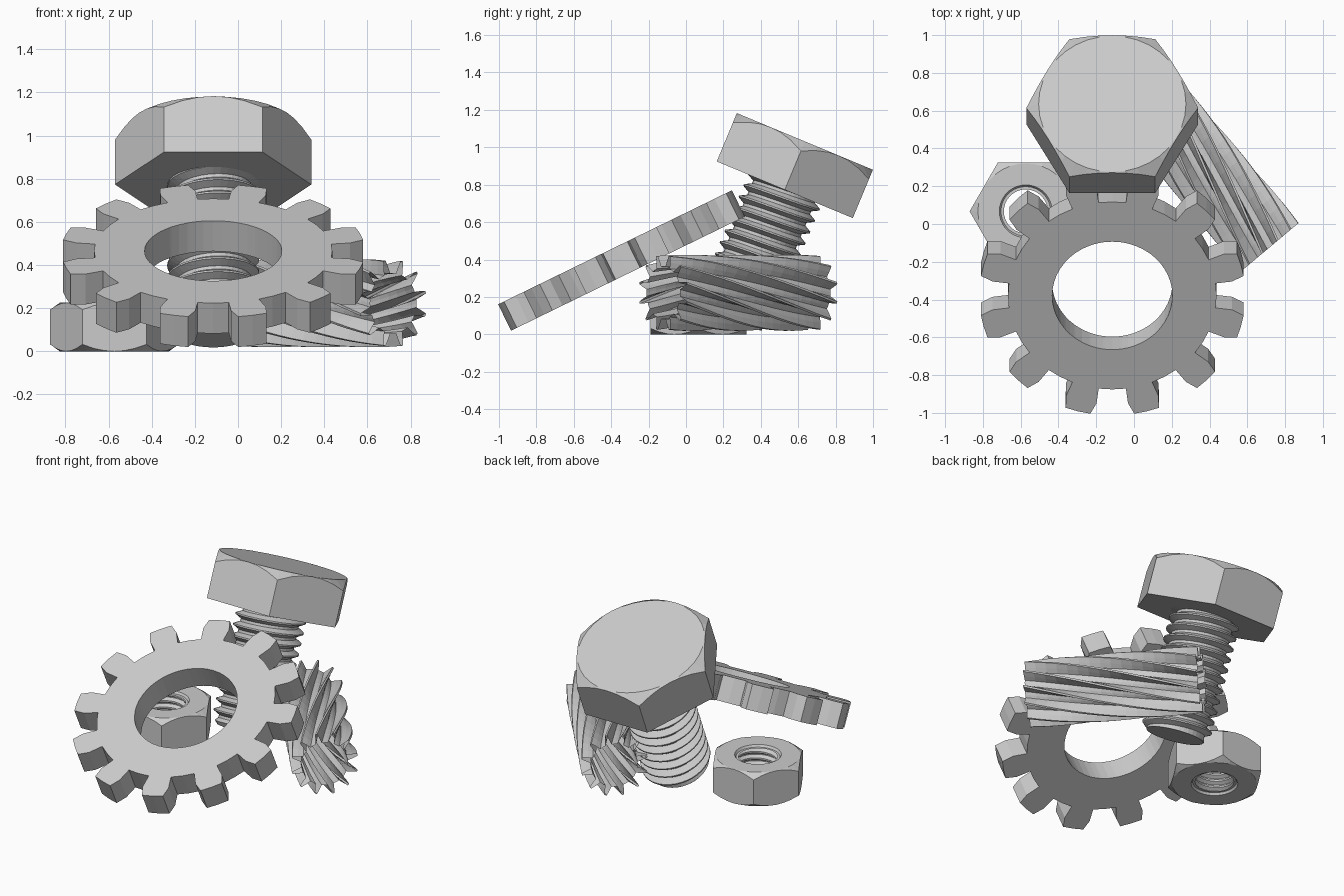
import bpy, bmesh
from math import sin, cos, tan, pi, radians
from mathutils import Matrix, Vector

if "Cube" in bpy.data.objects:
    bpy.data.objects.remove(bpy.data.objects["Cube"])


def polar(r, a, z):
    return (r * cos(a), r * sin(a), z)


def loft(bm, rings, wrap=False):
    """Skin a list of closed rings with quads."""
    vs = [[bm.verts.new(p) for p in ring] for ring in rings]
    pairs = list(zip(vs, vs[1:])) + ([(vs[-1], vs[0])] if wrap else [])
    for lo, hi in pairs:
        n = len(lo)
        for i in range(n):
            j = (i + 1) % n
            bm.faces.new((lo[i], lo[j], hi[j], hi[i]))
    return vs


def finish(bm, name, matrix):
    bmesh.ops.remove_doubles(bm, verts=bm.verts, dist=1e-5)
    bmesh.ops.dissolve_degenerate(bm, edges=bm.edges, dist=1e-5)
    bmesh.ops.recalc_face_normals(bm, faces=bm.faces)
    me = bpy.data.meshes.new(name)
    bm.to_mesh(me)
    bm.free()
    ob = bpy.data.objects.new(name, me)
    ob.matrix_world = matrix
    bpy.context.collection.objects.link(ob)
    return ob


def circle(r, z, n=36):
    return [polar(r, 2 * pi * i / n, z) for i in range(n)]


def hex_ring(flat, z, drop=0.0, n=36):
    """Hexagon outline; drop lowers it toward the corners for the chamfer."""
    out = []
    for i in range(n):
        a = 2 * pi * i / n
        r = flat / cos(a % (pi / 3) - pi / 6)
        out.append(polar(r, a, z - drop * (r - flat)))
    return out


def thread(bm, minor, major, pitch, z0, z1, taper=False, n=36):
    """Helical thread surface clamped between z0 and z1."""
    prof = [(0.0, minor), (0.25, minor), (0.56, major), (0.69, major)]
    turns = int((z1 - z0) / pitch) + 3
    cols = []
    for j in range(n + 1):
        a = 2 * pi * j / n
        col = []
        for t in range(-1, turns):
            for f, r in prof:
                z = z0 + pitch * (t - 1 + f + j / n)
                z = min(max(z, z0), z1)
                if taper:
                    r = min(r, minor + (z - z0) * 0.9)
                col.append(bm.verts.new(polar(r, a, z)))
        cols.append(col)
    for c0, c1 in zip(cols, cols[1:]):
        for k in range(len(c0) - 1):
            bm.faces.new((c0[k], c1[k], c1[k + 1], c0[k + 1]))


# Bolt: chamfered hex head and threaded shank, leaning back
bm = bmesh.new()
FLAT, H, L = 0.394, 0.28, 0.745
rings = loft(bm, [circle(0.16, 0), hex_ring(FLAT, 0), hex_ring(FLAT, H, 0.9),
                  circle(FLAT - 0.004, H)])
bm.faces.new(rings[-1])
thread(bm, 0.175, 0.213, 0.066, -L, 0, taper=True)
bm.faces.new([bm.verts.new(p) for p in circle(0.175, -L)])
finish(bm, "bolt", Matrix.Translation((-0.115, 0.528, 0.773))
       @ Matrix.Rotation(radians(-22.6), 4, 'X'))

# Nut: hexagon chamfered on both sides with threaded bore
bm = bmesh.new()
FLAT, H = 0.2575, 0.225
loft(bm, [circle(0.13, 0.016), circle(0.14, 0), circle(FLAT - 0.004, 0),
          hex_ring(FLAT, 0, -0.8), hex_ring(FLAT, H, 0.8),
          circle(FLAT - 0.004, H), circle(0.14, H), circle(0.13, H - 0.016)])
thread(bm, 0.116, 0.138, 0.043, 0.014, H - 0.014)
finish(bm, "nut", Matrix.Translation((-0.573, 0.067, 0)))

# Gear: twelve tapered teeth around a wide bore, tilted forward
bm = bmesh.new()
ROOT, PITCH, TIP, BORE, T = 0.552, 0.64, 0.705, 0.318, 0.157
tooth = [(ROOT, 0), (ROOT, 7.5), (PITCH, 7.5), (TIP, 9.5), (TIP, 15),
         (TIP, 20.5), (PITCH, 22.5), (ROOT, 22.5)]
outline = [(r, radians(30 * k + a)) for k in range(12) for r, a in tooth]
outer = lambda z: [polar(r, a, z) for r, a in outline]
inner = lambda z: [polar(BORE, a, z) for r, a in outline]
loft(bm, [inner(T / 2), outer(T / 2), outer(-T / 2), inner(-T / 2)], wrap=True)
finish(bm, "gear", Matrix.Translation((-0.115, -0.345, 0.395))
       @ Matrix.Rotation(radians(26), 4, 'X'))

# Worm: open tube with twelve sharp twisted teeth, lying on its side
bm = bmesh.new()
LEN, ROWS, TWIST = 1.05, 16, radians(90)
spike = [(0.14, 0), (0.14, 7.5), (0.17, 10.5), (0.203, 13.3),
         (0.203, 16.7), (0.17, 19.5), (0.14, 22.5)]
loft(bm, [[polar(r, radians(30 * k + a) + TWIST * s / ROWS, LEN * s / ROWS)
           for k in range(12) for r, a in spike] for s in range(ROWS + 1)])
D = Vector((0.643, -0.766, 0)).normalized()
O = Vector((-D.y, D.x, 0))
Z = Vector((0, 0, 1))
frame = Matrix((O, Z, D)).transposed().to_4x4()
end = Vector((0.72, -0.122, 0.222))
finish(bm, "worm", Matrix.Translation(end - D * LEN) @ frame)
